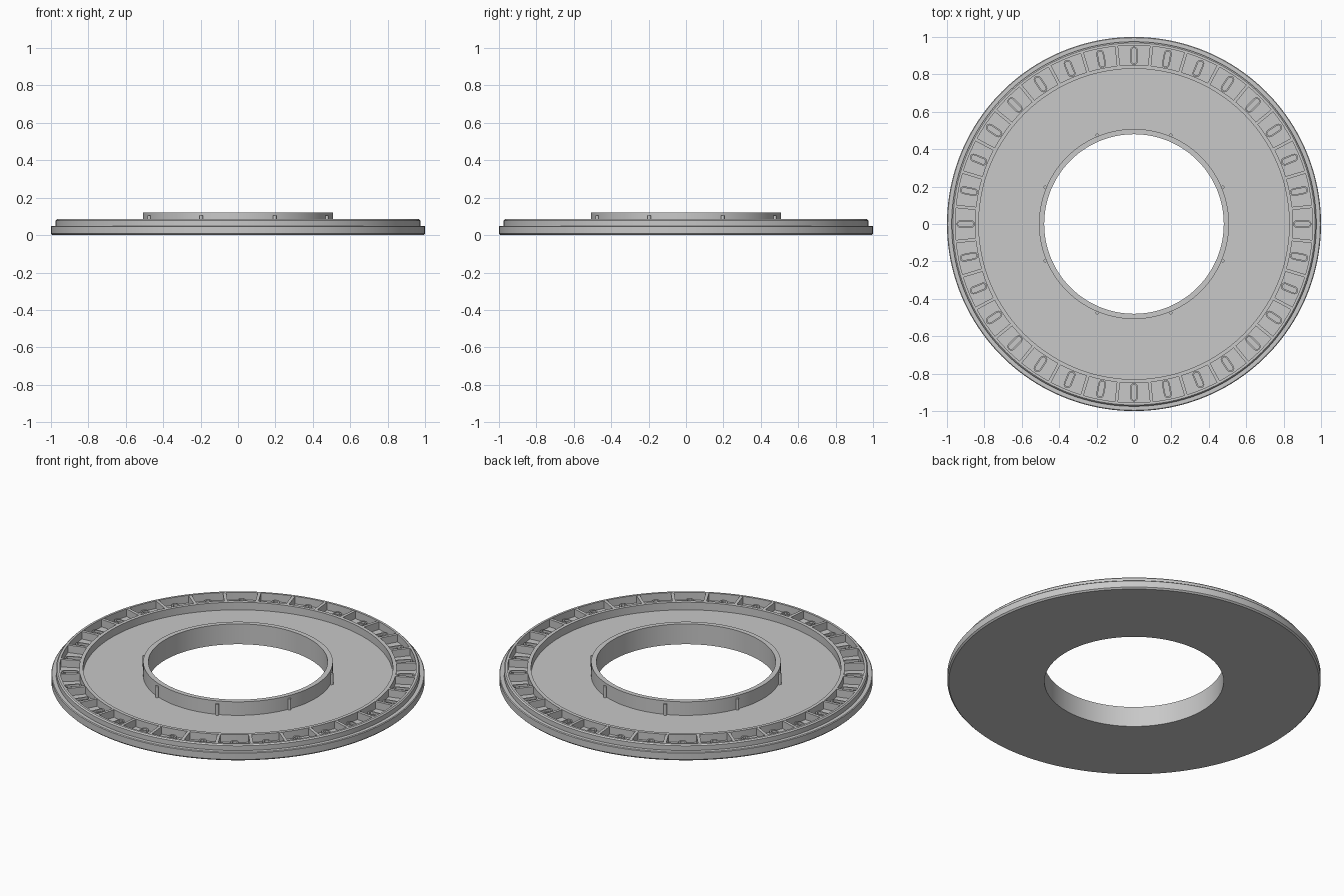
import bpy, bmesh, math
from mathutils import Matrix, Vector

cube = bpy.data.objects.get("Cube")
if cube:
    bpy.data.objects.remove(cube, do_unlink=True)

grey = bpy.data.materials.new("light_grey")
grey.use_nodes = True
colour = (0.58, 0.58, 0.58, 1)
grey.diffuse_color = colour
grey.node_tree.nodes["Principled BSDF"].inputs["Base Color"].default_value = colour

SEGMENTS = 160
POCKETS = 32
FLOOR = 0.04
RIM_TOP = 0.085


def finish(name, bm):
    bmesh.ops.recalc_face_normals(bm, faces=bm.faces)
    mesh = bpy.data.meshes.new(name)
    bm.to_mesh(mesh)
    bm.free()
    mesh.materials.append(grey)
    obj = bpy.data.objects.new(name, mesh)
    bpy.context.collection.objects.link(obj)
    bpy.ops.object.select_all(action="DESELECT")
    obj.select_set(True)
    bpy.context.view_layer.objects.active = obj
    bpy.ops.object.shade_smooth_by_angle(angle=math.radians(30))
    return obj


def loft(bm, rings):
    """Skin a closed series of equal, closed point loops."""
    loops = [[bm.verts.new(p) for p in ring] for ring in rings]
    for a, b in zip(loops, loops[1:] + loops[:1]):
        for i in range(len(a)):
            j = (i + 1) % len(a)
            bm.faces.new((a[i], a[j], b[j], b[i]))


def lathe(name, profile):
    """Turn a closed (radius, height) profile about the z axis."""
    bm = bmesh.new()
    turns = [2 * math.pi * i / SEGMENTS for i in range(SEGMENTS)]
    loft(bm, [[(r * math.cos(t), r * math.sin(t), z) for t in turns]
              for r, z in profile])
    return finish(name, bm)


def stadium(half_width, half_length, z, steps=6):
    """Rounded slot outline, long along x."""
    points = []
    for side in (1, -1):
        for i in range(steps + 1):
            a = math.pi * (i / steps - 0.5)
            points.append(Vector((
                side * (half_length - half_width + half_width * math.cos(a)),
                side * half_width * math.sin(a), z)))
    return points


# Flat annular base with a stepped edge
lathe("base_plate", [(0.48, 0), (0.992, 0), (1, 0.008), (1, 0.046),
                     (0.996, 0.05), (0.96, 0.05), (0.955, FLOOR), (0.48, FLOOR)])

# Raised walls on either side of the pockets
lathe("outer_rim", [(0.955, 0.03), (0.975, 0.03), (0.975, 0.078),
                    (0.968, RIM_TOP), (0.955, RIM_TOP)])
lathe("inner_rim", [(0.83, 0.03), (0.85, 0.03), (0.85, RIM_TOP), (0.83, RIM_TOP)])

# Collar around the central hole
lathe("centre_collar", [(0.48, FLOOR), (0.508, FLOOR), (0.508, 0.12), (0.48, 0.12)])

# Radial walls between the pockets
bm = bmesh.new()
for i in range(POCKETS):
    spin = Matrix.Rotation(2 * math.pi * (i + 0.5) / POCKETS, 4, "Z")
    place = Matrix.Translation((0.9025, 0, 0.0575))
    size = Matrix.Diagonal((0.115, 0.017, 0.053, 1))
    bmesh.ops.create_cube(bm, size=1, matrix=spin @ place @ size)
finish("pocket_dividers", bm)

# Low rounded slot surround in each pocket
bm = bmesh.new()
for i in range(POCKETS):
    spin = Matrix.Rotation(2 * math.pi * i / POCKETS, 4, "Z")
    spin = spin @ Matrix.Translation((0.9, 0, 0))
    rings = [stadium(0.021, 0.049, 0.035), stadium(0.021, 0.049, 0.052),
             stadium(0.013, 0.041, 0.052), stadium(0.013, 0.041, 0.035)]
    loft(bm, [[spin @ p for p in ring] for ring in rings])
finish("slot_surrounds", bm)

# Small posts against the outside of the collar
bm = bmesh.new()
for i in range(8):
    spin = Matrix.Rotation(2 * math.pi * (i + 0.5) / 8, 4, "Z")
    bmesh.ops.create_cone(bm, cap_ends=True, segments=16, radius1=0.009,
                          radius2=0.009, depth=0.07,
                          matrix=spin @ Matrix.Translation((0.514, 0, 0.07)))
finish("collar_posts", bm)
